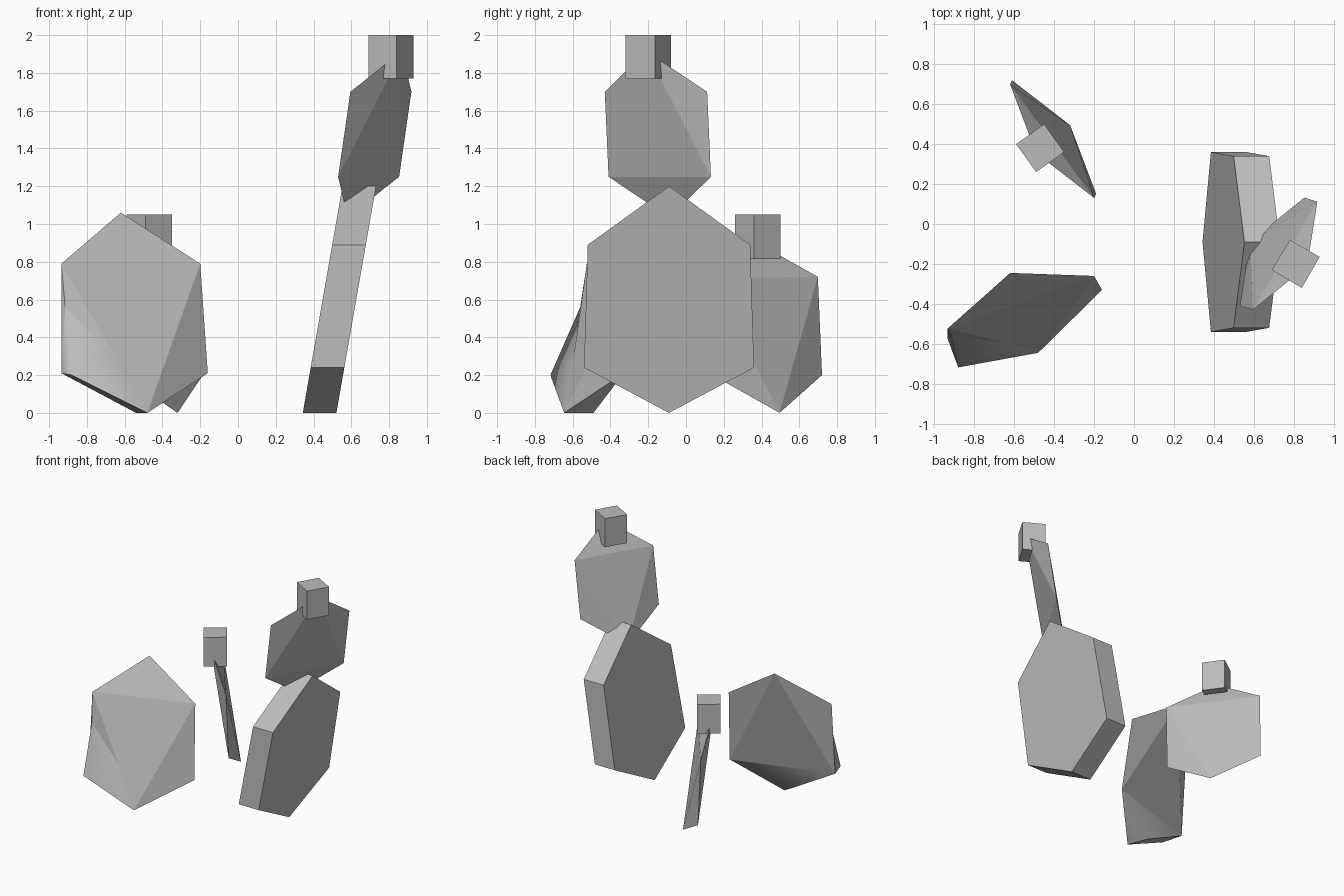
import bpy, bmesh
from mathutils import Vector

if "Cube" in bpy.data.objects:
    bpy.data.objects.remove(bpy.data.objects["Cube"])

gray = bpy.data.materials.new("plain_gray")
gray.diffuse_color = (0.5, 0.5, 0.5, 1)
gray.use_nodes = True
gray.node_tree.nodes["Principled BSDF"].inputs["Base Color"].default_value = gray.diffuse_color


def make(name, verts, faces, smooth=()):
    """Closed mesh from points and faces; 'smooth' lists soft face indices."""
    me = bpy.data.meshes.new(name)
    bm = bmesh.new()
    vs = [bm.verts.new(v) for v in verts]
    for i, f in enumerate(faces):
        bm.faces.new([vs[k] for k in f]).smooth = i in smooth
    bmesh.ops.recalc_face_normals(bm, faces=bm.faces)
    bm.to_mesh(me)
    bm.free()
    me.materials.append(gray)
    ob = bpy.data.objects.new(name, me)
    bpy.context.collection.objects.link(ob)
    return ob


def prism(name, base, offset):
    """Sweep a polygon along an offset vector."""
    n = len(base)
    top = [Vector(p) + Vector(offset) for p in base]
    sides = [(i, (i + 1) % n, (i + 1) % n + n, i + n) for i in range(n)]
    return make(name, list(base) + top,
                [tuple(range(n)), tuple(range(n, 2 * n))] + sides)


def octahedron(name, center, a, b, c):
    """Skewed octahedron from a center and three half axes."""
    ctr = Vector(center)
    verts = [ctr + s * Vector(v) for v in (a, b, c) for s in (1, -1)]
    return make(name, verts, [(i, j, k) for i in (0, 1) for j in (2, 3) for k in (4, 5)])


# Leaning hexagonal slab
outline = [(-.09, 1.2), (.34, .89), (.36, .24), (-.09, 0), (-.54, .24), (-.52, .89)]
prism("hexagon_slab", [(.343 + .175 * z, y, z) for y, z in outline], (.178, 0, 0))

# Flattened stones, each with a small block on top
octahedron("upper_stone", (.724, -.149, 1.475),
           (-.129, -.281, .225), (-.194, -.261, -.225), (.143, -.061, .44))
octahedron("back_stone", (-.405, .425, .457),
           (-.206, .295, -.257), (-.215, .273, .263), (-.085, -.07, .457))
prism("upper_block", [(.78, -.08, 1.77), (.93, -.165, 1.77),
                      (.84, -.32, 1.77), (.69, -.23, 1.77)], (0, 0, .23))
prism("back_block", [(-.45, .50, .815), (-.35, .36, .815),
                     (-.49, .26, .815), (-.59, .40, .815)], (0, 0, .235))

# Large front stone with a hollow in its lower left corner
points = {
    "top": (-.62, -.245, 1.06), "right_up": (-.20, -.26, .79),
    "right_low": (-.16, -.33, .21), "base": (-.48, -.645, 0),
    "base_back": (-.54, -.49, 0), "left_up": (-.935, -.525, .79),
    "left_low": (-.935, -.57, .21), "lip": (-.88, -.718, .2),
    "hollow": (-.915, -.56, .56), "crease": (-.65, -.594, .30),
}
T, RU, RL, B, BB, LU, LL, LIP, H, C = range(10)
faces = [
    (T, LU, RU), (LU, C, B, RU), (RU, B, RL), (T, RU, RL), (T, RL, LL), (T, LL, LU),
    (LU, LL, H), (LU, H, C),                    # upper wall of the hollow
    (H, LL, LIP), (H, LIP, C), (C, LIP, B),     # lower wall of the hollow
    (LL, BB, LIP), (LIP, BB, B), (LL, RL, BB), (BB, RL, B),   # underside
]
make("front_stone", list(points.values()), faces, smooth=(8, 9, 10, 13, 14))
